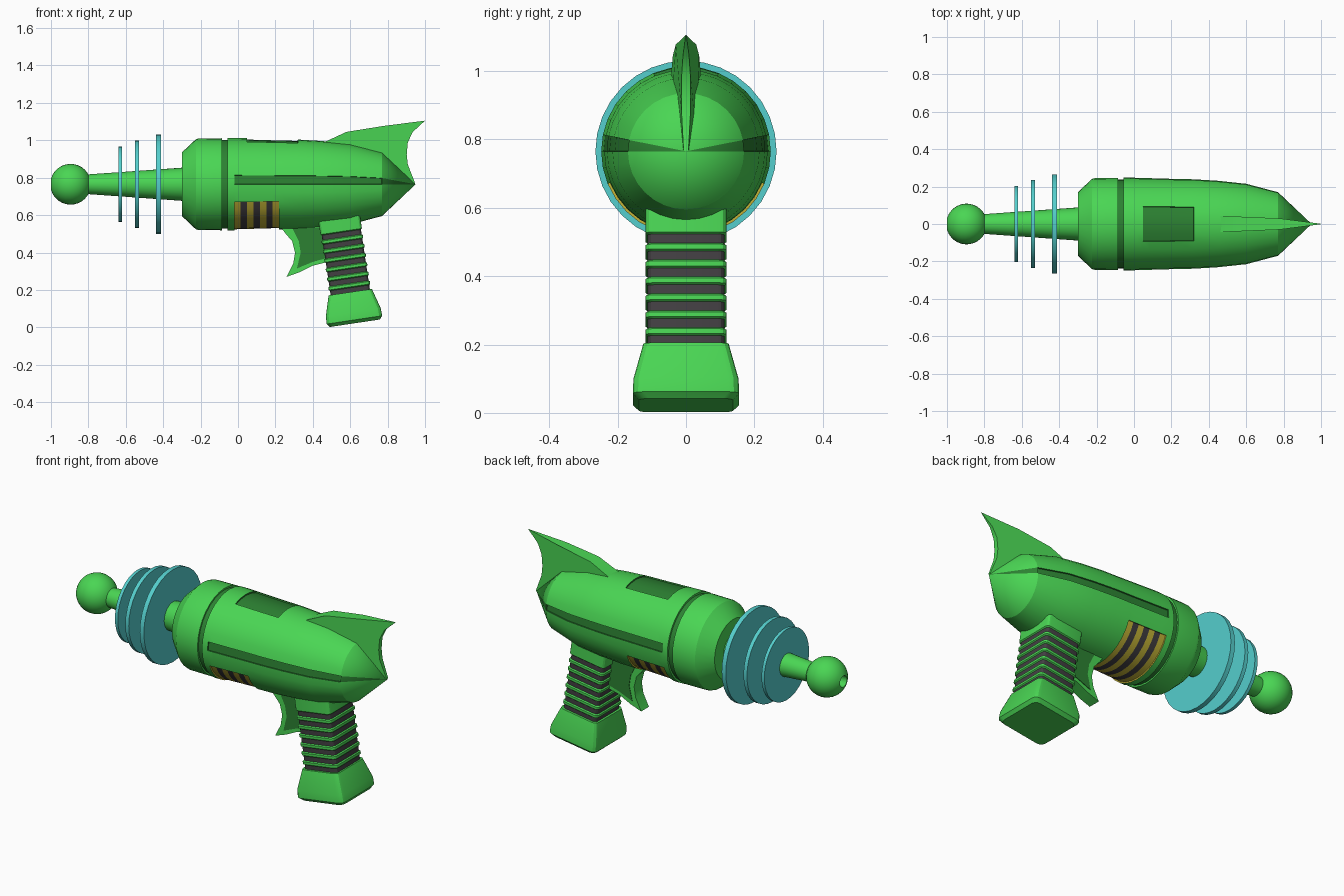
import bpy, bmesh, math
from mathutils import Matrix, Vector

if "Cube" in bpy.data.objects:
    bpy.data.objects.remove(bpy.data.objects["Cube"])

AXIS_Z = 0.765
SEGS = 32


def material(name, rgb):
    m = bpy.data.materials.new(name)
    m.diffuse_color = (*rgb, 1)
    m.use_nodes = True
    m.node_tree.nodes["Principled BSDF"].inputs["Base Color"].default_value = m.diffuse_color
    return m


GREEN = material("bright green", (0.068, 0.67, 0.088))
DARK = material("dark green", (0.025, 0.22, 0.032))
CYAN = material("cyan", (0.09, 0.62, 0.61))
YELLOW = material("yellow", (0.58, 0.48, 0.04))
GREY = material("charcoal", (0.055, 0.05, 0.055))


def finish(name, bm, mats, recalc=True):
    if recalc:
        bmesh.ops.recalc_face_normals(bm, faces=bm.faces[:])
    me = bpy.data.meshes.new(name)
    bm.to_mesh(me)
    bm.free()
    for m in mats:
        me.materials.append(m)
    ob = bpy.data.objects.new(name, me)
    bpy.context.collection.objects.link(ob)
    return ob


def skin(bm, rings, rule=None):
    """Join equal rings of vertices; a ring of one vertex is a pole."""
    for k in range(len(rings) - 1):
        a, b = rings[k], rings[k + 1]
        n = max(len(a), len(b))
        for i in range(n):
            j = (i + 1) % n
            if len(a) == 1:
                vs = (a[0], b[j], b[i])
            elif len(b) == 1:
                vs = (a[i], a[j], b[0])
            else:
                vs = (a[i], a[j], b[j], b[i])
            f = bm.faces.new(vs)
            if rule:
                f.material_index = rule(k, i)


def lathe_mesh(profile, rule=None):
    """Spin (x, radius) points about the gun's long axis."""
    bm = bmesh.new()
    rings = []
    for x, r in profile:
        n = 1 if r == 0 else SEGS
        rings.append([bm.verts.new((x, r * math.cos(2 * math.pi * i / SEGS),
                                    AXIS_Z + r * math.sin(2 * math.pi * i / SEGS)))
                      for i in range(n)])
    skin(bm, rings, rule)
    bmesh.ops.recalc_face_normals(bm, faces=bm.faces[:])
    return bm


def plate(name, outline, half, mat):
    """Symmetric plate from an x,z outline; half(x) is its half thickness."""
    bm = bmesh.new()
    sides = [[bm.verts.new((x, s * half(x), z)) for x, z in outline] for s in (-1, 1)]
    for s in sides:
        bm.faces.new(s)
    skin(bm, sides)
    return finish(name, bm, [mat])


# Main body: panels are marked by segment and distance, then sunk slightly
stripes = [(-0.02 + 0.24 * i / 7, 0.248 - 0.001 * i) for i in range(8)]
body = [(-0.30, 0), (-0.30, 0.17), (-0.225, 0.241), (-0.21, 0.245), (-0.085, 0.246),
        (-0.085, 0.237), (-0.055, 0.237), (-0.055, 0.248)] + stripes + [
        (0.32, 0.239), (0.45, 0.231), (0.60, 0.215), (0.77, 0.17), (0.95, 0)]


def body_rule(k, i):
    x = (body[k][0] + body[k + 1][0]) / 2
    if k == 5:
        return 1
    if x > -0.02 and i in (0, 15):
        return 1
    if 0.048 < x < 0.32 and 6 <= i <= 9:
        return 1
    if -0.02 < x < 0.22 and 18 <= i <= 29:
        return 3 if (k - 8) % 2 else 2
    return 0


bm = lathe_mesh(body, body_rule)
sunk = [f for f in bm.faces if f.material_index and -0.03 < f.calc_center_median().x < 0.77]
bmesh.ops.inset_region(bm, faces=sunk, thickness=0.001, depth=-0.007, use_even_offset=True)
finish("body", bm, [GREEN, DARK, YELLOW, GREY], False)

# Barrel and hollow muzzle ball
finish("barrel", lathe_mesh([(-0.84, 0), (-0.84, 0.05), (-0.6, 0.067), (-0.28, 0.09), (-0.28, 0)]), [GREEN])
ball = [(-0.93, 0), (-0.93, 0.03)]
for i in range(15):
    t = math.radians(17 + 163 * i / 14)
    ball.append((-0.895 - 0.109 * math.cos(t), 0 if i == 14 else 0.109 * math.sin(t)))
finish("muzzle_ball", lathe_mesh(ball), [GREEN])

# Cooling discs
for i, (x, r, h) in enumerate([(-0.63, 0.203, 0.009), (-0.54, 0.235, 0.011), (-0.425, 0.265, 0.013)]):
    finish(f"cooling_disc_{i + 1}", lathe_mesh([(x - h, 0), (x - h, r), (x + h, r), (x + h, 0)]), [CYAN])


# Tail fin: thick at the front, sharp at the trailing edge
def fin_half(x):
    if x < 0.78:
        return 0.044 - 0.014 * (x - 0.45) / 0.33
    return max(0.001, 0.03 * (1 - x) / 0.22)


plate("tail_fin", [(0.45, 0.985), (0.58, 1.045), (0.78, 1.077), (1.0, 1.105), (0.935, 1.045), (0.908, 0.99),
                   (0.902, 0.925), (0.908, 0.87), (0.948, 0.768), (0.78, 0.80), (0.5, 0.90)],
      fin_half, GREEN)

# Trigger with a darker side panel
plate("trigger", [(0.21, 0.56), (0.255, 0.50), (0.29, 0.46), (0.305, 0.40), (0.295, 0.34), (0.26, 0.27),
                  (0.33, 0.295), (0.40, 0.33), (0.50, 0.355), (0.50, 0.56)], lambda x: 0.035, GREEN)
plate("trigger_panel", [(0.29, 0.53), (0.325, 0.46), (0.335, 0.40), (0.315, 0.315), (0.40, 0.35),
                        (0.49, 0.375), (0.49, 0.53)], lambda x: 0.038, DARK)


# Grip: rounded-rectangle sections stacked along a tilted axis
def section(bm, hx, hy, z, rad):
    ring = []
    for q, (sx, sy) in enumerate([(1, 1), (-1, 1), (-1, -1), (1, -1)]):
        for j in range(4):
            a = math.pi / 2 * (q + j / 3)
            ring.append(bm.verts.new((sx * (hx - rad) + rad * math.cos(a),
                                      sy * (hy - rad) + rad * math.sin(a), z)))
    return ring


def stack(name, sections, mats, rule=None):
    bm = bmesh.new()
    rings = [section(bm, *s) for s in sections]
    skin(bm, rings, rule)
    bm.faces.new(rings[0])
    bm.faces.new(rings[-1])
    tilt = Matrix.Translation((0.625, 0, 0.022)) @ Matrix.Rotation(math.radians(-8.5), 4, 'Y')
    bmesh.ops.transform(bm, matrix=tilt, verts=bm.verts[:])
    return finish(name, bm, mats)


stack("grip_base", [(0.135, 0.138, 0, 0.03), (0.15, 0.155, 0.018, 0.03), (0.148, 0.154, 0.06, 0.03),
                    (0.117, 0.125, 0.168, 0.025)], [GREEN])
ribs = []
for i in range(7):
    z = 0.165 + 0.05 * i
    ribs += [(0.106, 0.112, z, 0.02), (0.106, 0.112, z + 0.026, 0.02),
             (0.112, 0.118, z + 0.031, 0.02), (0.112, 0.118, z + 0.045, 0.02)]
ribs[-1] = (0.112, 0.118, 0.57, 0.02)
stack("ribbed_grip", ribs, [GREEN, GREY], lambda k, i: 1 if k % 4 == 0 else 0)

# Smooth shading that keeps sharp edges
for ob in bpy.context.collection.objects:
    ob.select_set(True)
    bpy.context.view_layer.objects.active = ob
bpy.ops.object.shade_smooth_by_angle(angle=math.radians(25))
